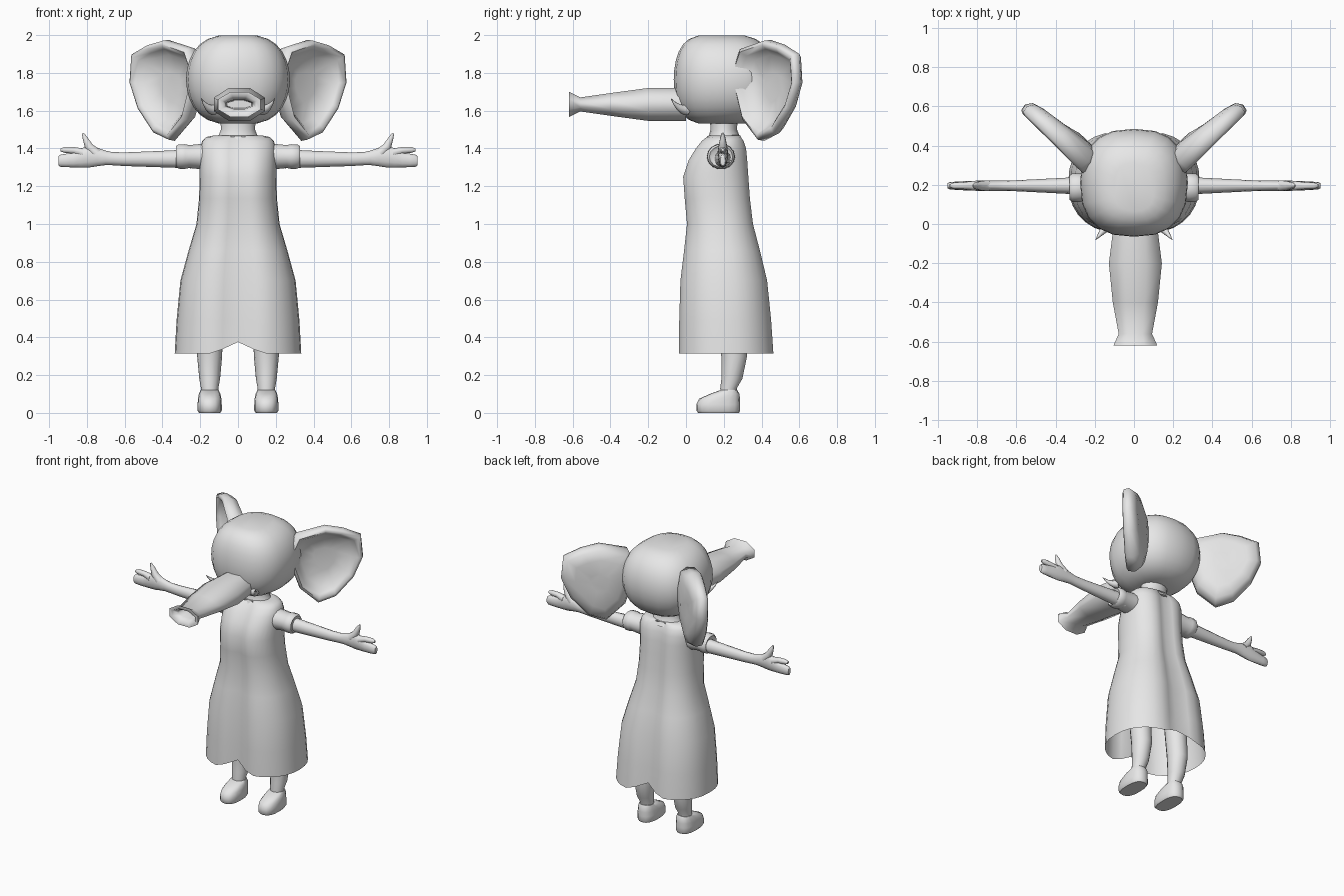
import bpy, bmesh, math
from mathutils import Vector

cube = bpy.data.objects.get("Cube")
if cube:
    bpy.data.objects.remove(cube, do_unlink=True)

colour = (.8, .8, .8, 1)
grey = bpy.data.materials.new("plain grey")
grey.use_nodes = True
grey.diffuse_color = colour
grey.node_tree.nodes["Principled BSDF"].inputs["Base Color"].default_value = colour
X, Y, Z = Vector((1, 0, 0)), Vector((0, 1, 0)), Vector((0, 0, 1))


def oval(centre, u, v, ru, rv, sides, power=1):
    """Ring around a centre; a power under one makes it boxier."""
    ring = []
    for i in range(sides):
        angle = math.tau * (i + (sides == 8) / 2) / sides
        p, q = (math.copysign(abs(t) ** power, t) for t in (math.cos(angle), math.sin(angle)))
        ring.append(Vector(centre) + u * (ru * p) + v * (rv * q))
    return ring


def eased(rows):
    """Insert a smoothly curved midpoint between neighbouring profile rows."""
    padded = [rows[0], *rows, rows[-1]]
    result = []
    for before, a, b, after in zip(padded, rows, rows[1:], padded[3:]):
        result.append(a)
        result.append(tuple((9 * (p + q) - o - r) / 16 for o, p, q, r in zip(before, a, b, after)))
    return result + [rows[-1]]


def upright(rows, sides, power=1, x=0):
    """Level rings from rows of height, half width, front and back."""
    return [oval((x, (front + back) / 2, z), X, Y, width, (back - front) / 2, sides, power)
            for z, width, front, back in rows]


def loft(name, rings, mirror=False, open_start=False, sharp=50):
    """Skin a list of rings, close the ends and shade smoothly."""
    bm = bmesh.new()
    rows = [[bm.verts.new(point) for point in ring] for ring in rings]
    for lower, upper in zip(rows, rows[1:]):
        for i in range(len(lower)):
            bm.faces.new((lower[i - 1], lower[i], upper[i], upper[i - 1]))
    bm.faces.new(rows[-1])
    if not open_start:
        bm.faces.new(rows[0])
    bmesh.ops.recalc_face_normals(bm, faces=bm.faces)
    mesh = bpy.data.meshes.new(name)
    bm.to_mesh(mesh)
    bm.free()
    mesh.materials.append(grey)
    part = bpy.data.objects.new(name, mesh)
    bpy.context.collection.objects.link(part)
    bpy.ops.object.select_all(action='DESELECT')
    part.select_set(True)
    bpy.context.view_layer.objects.active = part
    bpy.ops.object.shade_smooth_by_angle(angle=math.radians(sharp))
    if mirror:
        part.modifiers.new("mirror", 'MIRROR')


def digit(name, points):
    """Tapered finger through points of x, height and radius."""
    first, last = points[0], points[-1]
    axis = Vector((last[0] - first[0], 0, last[1] - first[1])).normalized()
    loft(name, [oval((x, .195, z), Y, axis.cross(Y), r, r, 8) for x, z, r in points], mirror=True)


# Dress, open below, with a seam groove front and back and a notched hem
dress = upright(eased([
    (.315, .335, -.06, .485), (.7, .305, -.05, .45), (1, .22, -.01, .37), (1.25, .203, -.03, .345),
    (1.4, .2, .04, .33), (1.46, .17, .1, .3), (1.47, .09, .13, .28)]), sides=32, power=.86)
hem = dress[0]
for ring in dress[:-2]:
    width = max(point.x for point in ring)
    middle = sum(point.y for point in ring) / len(ring)
    for point in ring:
        groove = .18 * width * max(0, 1 - abs(point.x) / (.6 * width)) ** 2
        point.y += groove if point.y < middle else -groove
for point in hem:
    point.z += .06 * max(0, 1 - abs(point.x) / .13)
loft("dress", dress, open_start=True)

# Neck
loft("neck", upright(eased([(1.44, .12, .11, .3), (1.5, .09, .13, .27), (1.6, .1, .12, .28)]), sides=16))

# Head: a boxy rounded ball, flatter at the face
head = []
steps = 14
for i in range(1, steps):
    tilt = math.pi * (i / steps - .5)
    round_part = math.cos(tilt)
    girth, face = .275 * round_part ** .65, .275 * round_part ** .42
    head.append(oval((0, .21 + (girth - face) / 2, 1.765 + .238 * math.sin(tilt)), X, Y,
                     girth, (girth + face) / 2, 20, .8))
loft("head", head)

# Trunk with a flared tip and a hollow end
trunk = [(0, .11, .087), (-.2, .135, .087), (-.4, .115, .06), (-.56, .085, .037), (-.62, .112, .067),
         (-.62, .09, .045), (-.58, .07, .024), (-.5, .065, .02)]
grow = 1 / math.cos(math.pi / 8)
loft("trunk", [oval((.007, y, 1.633), X, Z, width * grow, height * grow, 8) for y, width, height in trunk],
     sharp=80)

# Tusks: small horns curling outward and up
tusk = []
for i in range(5):
    t = i / 4
    radius = .03 * (1.05 - t)
    tusk.append(oval((.13 + .065 * t, -.08 * t, 1.605 + .06 * t * t), (X + Y).normalized(),
                     (Z - t * (X - Y)).normalized(), radius, radius, 8))
loft("tusk", tusk, mirror=True)

# Ears: outline of reach and height about the middle, swept through a thickness growing to the root
outline = [(.5, .17), (.25, .22), (0, .245), (-.4, .2), (-.5, .1), (-.47, -.03),
           (-.36, -.18), (-.1, -.29), (.15, -.25), (.4, -.12), (.53, .02)]
middle, along, facing = Vector((.37, .445, 1.73)), Vector((.35, .31, 0)), Vector((.66, -.75, 0))
layers = [(.25, -.05), (.65, -.047), (.9, -.032), (1, 0), (.98, .035), (.9, .045),
          (.8, .025), (.68, -.005), (.3, -.015)]
loft("ear", [[middle + facing * depth * (1.25 - reach / 2) + scale * (along * reach + Z * rise)
              for reach, rise in outline] for scale, depth in layers], mirror=True, sharp=80)

# Sleeves with a raised cuff, closing inward around the arm
sleeve = [(.12, .06), (.2, .068), (.26, .062), (.28, .067), (.315, .066), (.328, .056), (.32, .046)]
loft("sleeve", [oval((x, .185, 1.357), Y, Z, 1.1 * r, r, 14) for x, r in sleeve], mirror=True)

# Arms running into a flat mitten hand
arm = eased([(.25, 1.345, .046, .05), (.6, 1.343, .028, .036), (.7, 1.35, .026, .038),
             (.79, 1.357, .026, .058), (.87, 1.34, .023, .04), (.94, 1.335, .018, .032), (.95, 1.335, .01, .02)])
loft("arm", [oval((x, .195, z), Y, Z, depth, height, 12) for x, z, depth, height in arm], mirror=True)
digit("index_finger", [(.82, 1.375, .026), (.87, 1.39, .019), (.92, 1.393, .017), (.94, 1.393, .008)])
digit("thumb", [(.75, 1.375, .03), (.79, 1.41, .024), (.808, 1.45, .016), (.822, 1.48, .006)])

# Legs and shoes
leg = eased([(.07, .045, .185, .275), (.13, .046, .18, .27), (.3, .066, .185, .325), (.9, .08, .12, .28)])
loft("leg", upright(leg, sides=14, x=.15), mirror=True)
shoe = [(0, .056, .065, .28), (.012, .064, .055, .287), (.045, .064, .055, .287),
        (.075, .062, .07, .286), (.1, .057, .125, .283), (.12, .048, .18, .272)]
loft("shoe", upright(shoe, sides=16, power=.8, x=.15), mirror=True)
